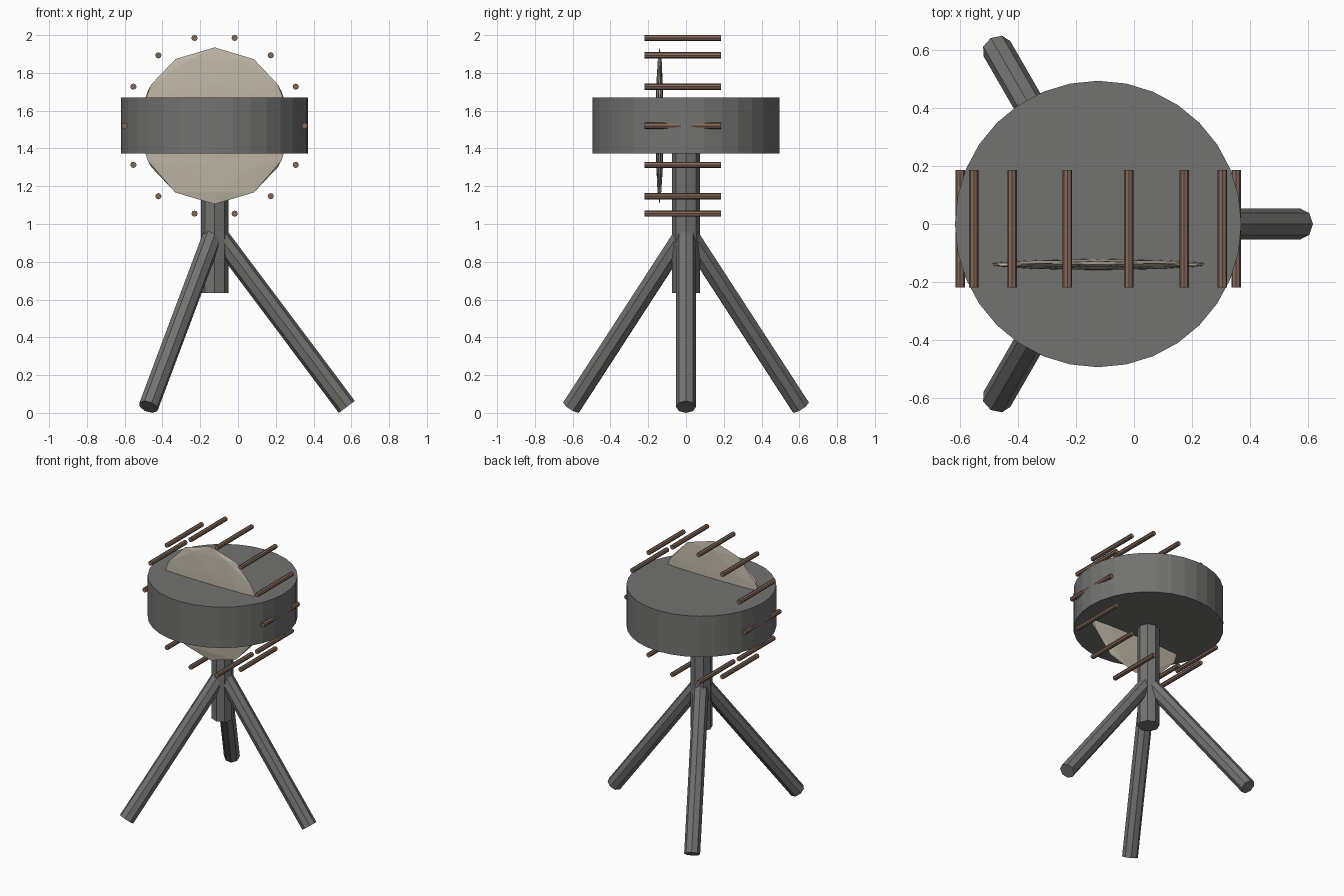
import bpy
import math
from mathutils import Vector, Matrix

if "Cube" in bpy.data.objects:
    bpy.data.objects.remove(bpy.data.objects["Cube"], do_unlink=True)


def make_material(name, rgb):
    mat = bpy.data.materials.new(name)
    mat.use_nodes = True
    mat.diffuse_color = (*rgb, 1)
    mat.node_tree.nodes["Principled BSDF"].inputs["Base Color"].default_value = (*rgb, 1)
    return mat


GREY = make_material("dark grey", (0.17, 0.17, 0.165))
CREAM = make_material("warm cream", (0.52, 0.47, 0.38))
BROWN = make_material("brown", (0.23, 0.14, 0.10))

CX = -0.124      # axis of the stand and drum
DIAL_Z = 1.52    # height of the dial centre


def rod(name, start, end, radius, sides, mat):
    """Straight prism between two points."""
    start, end = Vector(start), Vector(end)
    axis = end - start
    bpy.ops.mesh.primitive_cylinder_add(
        vertices=sides, radius=radius, depth=axis.length, location=(start + end) / 2,
        rotation=axis.to_track_quat("Z", "Y").to_euler())
    obj = bpy.context.object
    obj.name = name
    obj.data.materials.append(mat)
    return obj


# Drum and centre post
rod("drum", (CX, 0, 1.372), (CX, 0, 1.67), 0.495, 32, GREY)
rod("post", (CX, 0, 0.635), (CX, 0, 1.5), 0.073, 8, GREY)

# Three splayed legs
for i, name in enumerate(("left_leg", "back_right_leg", "front_right_leg")):
    turn = Matrix.Rotation(i * math.tau / 3, 3, "Z")
    foot = turn @ Vector((0.7, 0, 0.032)) + Vector((CX, 0, 0))
    rod(name, foot, (CX, 0, 0.966), 0.053, 8, GREY)

# Thin faceted dial
bpy.ops.mesh.primitive_ico_sphere_add(subdivisions=2, radius=0.415)
dial = bpy.context.object
dial.name = "dial"
dial.data.transform(Matrix.Rotation(math.pi / 2, 4, "Z"))
dial.data.transform(Matrix.Diagonal((1, 0.05, 1, 1)))
dial.location = (CX, -0.14, DIAL_Z)
dial.data.materials.append(CREAM)

# Ring of pegs running front to back
PEGS = 14
for i in range(PEGS):
    a = math.tau * i / PEGS
    x, z = CX + 0.477 * math.cos(a), DIAL_Z + 0.477 * math.sin(a)
    rod(f"peg_{i + 1}", (x, -0.22, z), (x, 0.186, z), 0.0165, 8, BROWN)
